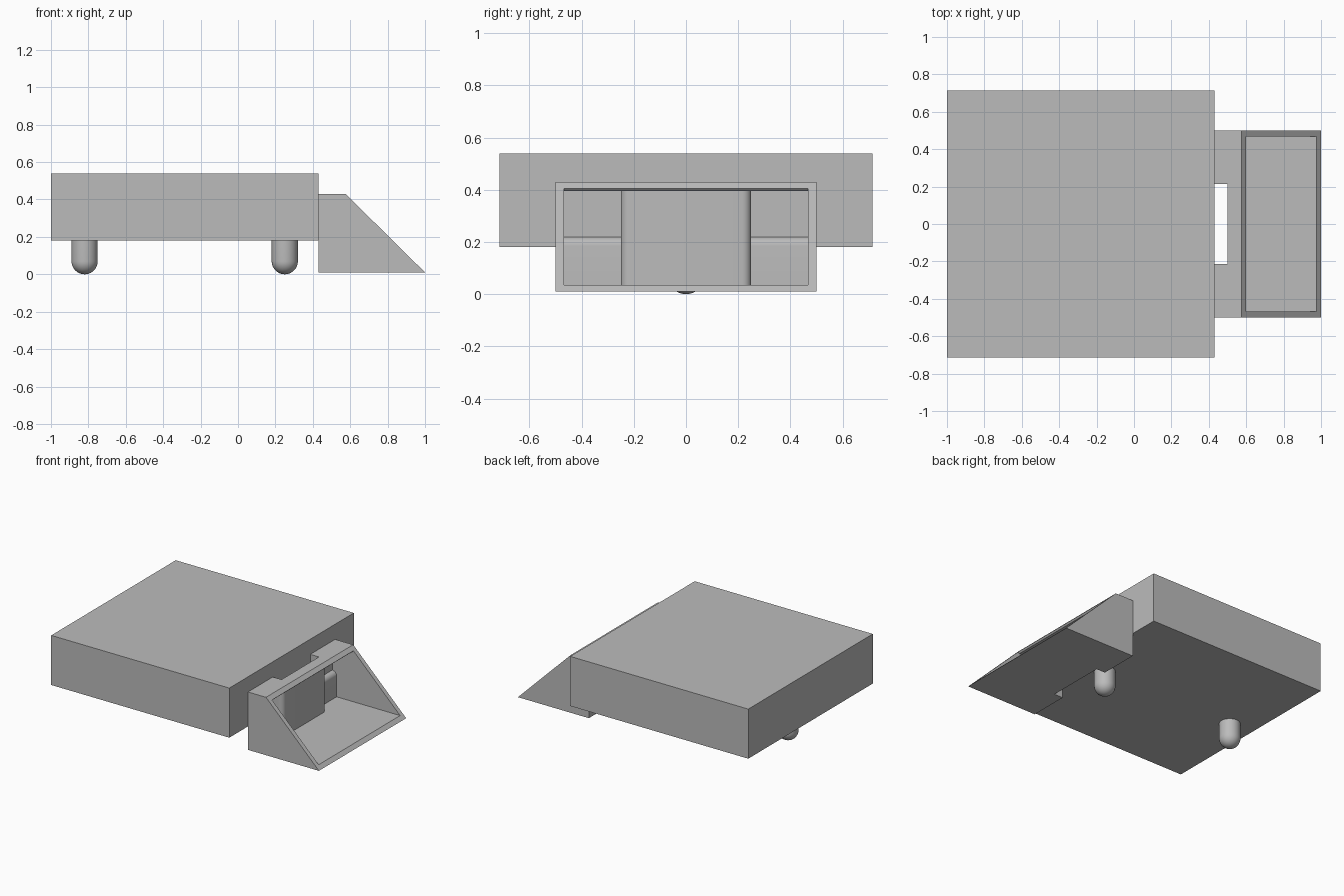
import bpy, bmesh
from math import sin, cos, pi, radians
from mathutils import Vector

cube = bpy.data.objects.get("Cube")
if cube:
    bpy.data.objects.remove(cube, do_unlink=True)

grey = bpy.data.materials.new("plain grey")
grey.use_nodes = True
grey.diffuse_color = (0.5, 0.5, 0.5, 1)
grey.node_tree.nodes["Principled BSDF"].inputs["Base Color"].default_value = (0.5, 0.5, 0.5, 1)


def finish(bm, name):
    bmesh.ops.recalc_face_normals(bm, faces=bm.faces)
    mesh = bpy.data.meshes.new(name)
    bm.to_mesh(mesh)
    bm.free()
    mesh.materials.append(grey)
    obj = bpy.data.objects.new(name, mesh)
    bpy.context.collection.objects.link(obj)
    return obj


def prism(name, points, low, high, axis):
    """Extrude a profile from low to high; axis 'y' takes (x, z), axis 'z' takes (x, y)."""
    bm = bmesh.new()
    place = (lambda a, b: (a, low, b)) if axis == "y" else (lambda a, b: (a, b, low))
    face = bm.faces.new([bm.verts.new(place(a, b)) for a, b in points])
    moved = bmesh.ops.extrude_face_region(bm, geom=[face])["geom"]
    step = Vector((0, high - low, 0)) if axis == "y" else Vector((0, 0, high - low))
    bmesh.ops.translate(bm, vec=step, verts=[v for v in moved if isinstance(v, bmesh.types.BMVert)])
    return finish(bm, name)


def arc(a, b, radius, start, end, steps=8):
    angles = [radians(start + (end - start) * i / steps) for i in range(steps + 1)]
    return [(a + radius * cos(t), b + radius * sin(t)) for t in angles]


def select_only(obj):
    bpy.ops.object.select_all(action="DESELECT")
    obj.select_set(True)
    bpy.context.view_layer.objects.active = obj


def combine(obj, tool, operation):
    mod = obj.modifiers.new("cut", "BOOLEAN")
    mod.operation, mod.solver, mod.object = operation, "EXACT", tool
    select_only(obj)
    bpy.ops.object.modifier_apply(modifier=mod.name)
    bpy.data.objects.remove(tool, do_unlink=True)


def smooth(obj):
    select_only(obj)
    bpy.ops.object.shade_smooth_by_angle(angle=radians(30))


# Main body slab
back, joint, half = -1.0, 0.43, 0.714
prism("body", [(back, -half), (joint, -half), (joint, half), (back, half)], 0.18, 0.54, "z")

# Round-ended legs
radius = 0.07
for name, x in (("rear_leg", -0.82), ("front_leg", 0.25)):
    bm = bmesh.new()
    outline = [(0, 0.185), (radius, 0.185)] + arc(0, radius, radius, 0, -90, 10)
    verts = [bm.verts.new((max(r, 0), 0, z)) for r, z in outline]
    edges = [bm.edges.new(pair) for pair in zip(verts, verts[1:])]
    bmesh.ops.spin(bm, geom=verts + edges, cent=(0, 0, 0), axis=(0, 0, 1), angle=2 * pi, steps=32)
    bmesh.ops.remove_doubles(bm, verts=bm.verts, dist=0.0001)
    leg = finish(bm, name)
    leg.location.x = x
    smooth(leg)

# Wedge scoop
wall = 0.035
scoop = prism("scoop", [(joint, 0.01), (1, 0.01), (0.575, 0.43), (joint, 0.43)], -0.5, 0.5, "y")

# Hollow with a round-topped lip and an open window at the back
hollow = [(1.02, wall), (joint + wall, wall)] + arc(joint, 0.185, wall, 0, 90)
hollow += [(0.4, 0.22), (0.4, 0.395), (0.59, 0.395), (0.62, 0.425)]
combine(scoop, prism("hollow_cutter", hollow, -0.467, 0.467, "y"), "DIFFERENCE")

# Rounded housing around the slot, then the slot through it
side, depth = 0.215, 0.5
housing = [(joint, -side - wall)] + arc(depth, -side, wall, -90, 0)
housing += arc(depth, side, wall, 0, 90) + [(joint, side + wall)]
combine(scoop, prism("slot_housing", housing, 0.02, 0.41, "z"), "UNION")
slot = [(0.4, -side), (depth, -side), (depth, side), (0.4, side)]
combine(scoop, prism("slot_cutter", slot, -0.1, 0.6, "z"), "DIFFERENCE")
smooth(scoop)
